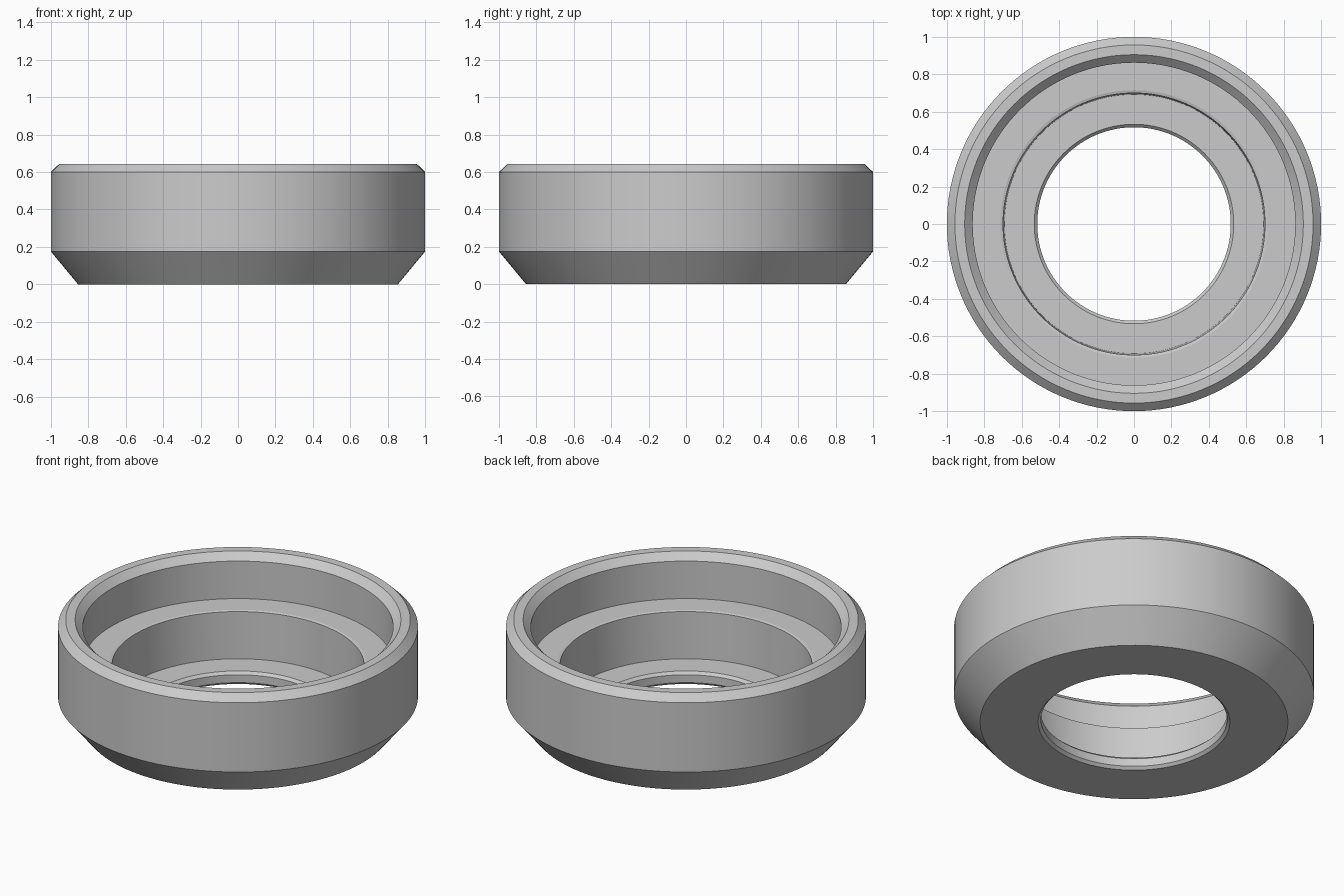
import bpy, bmesh, math

cube = bpy.data.objects.get("Cube")
if cube:
    bpy.data.objects.remove(cube, do_unlink=True)

SEGMENTS = 128

# Plain grey finish
grey = bpy.data.materials.new("plain grey")
grey.use_nodes = True
colour = (0.6, 0.6, 0.6, 1)
grey.diffuse_color = colour
grey.node_tree.nodes["Principled BSDF"].inputs["Base Color"].default_value = colour

# Closed cross-section as (radius, height)
profile = [
    (0.855, 0), (1, 0.175), (1, 0.6),              # tapered base and outer wall
    (0.957, 0.642), (0.905, 0.642), (0.862, 0.6),  # chamfered rim
    (0.862, 0.37), (0.715, 0.37), (0.7, 0.366),    # upper recess and ledge lip
    (0.693, 0.08), (0.533, 0.08),                  # lower recess and floor
    (0.517, 0.064), (0.517, 0.016), (0.533, 0),    # chamfered through hole
]


def revolve(name, points, material):
    """Turn a closed cross-section about the z axis."""
    bm = bmesh.new()
    verts = [bm.verts.new((r, 0, z)) for r, z in points]
    edges = [bm.edges.new((a, b)) for a, b in zip(verts, verts[1:] + verts[:1])]
    bmesh.ops.spin(bm, geom=verts + edges, cent=(0, 0, 0), axis=(0, 0, 1),
                   angle=math.tau, steps=SEGMENTS, use_duplicate=False)
    bmesh.ops.remove_doubles(bm, verts=bm.verts, dist=0.0005)
    bmesh.ops.recalc_face_normals(bm, faces=bm.faces)
    mesh = bpy.data.meshes.new(name)
    bm.to_mesh(mesh)
    bm.free()
    mesh.materials.append(material)
    obj = bpy.data.objects.new(name, mesh)
    bpy.context.collection.objects.link(obj)
    return obj


ring = revolve("stepped_ring", profile, grey)

# Smooth round walls with crisp rims
bpy.ops.object.select_all(action="DESELECT")
ring.select_set(True)
bpy.context.view_layer.objects.active = ring
bpy.ops.object.shade_smooth_by_angle(angle=math.radians(10))
